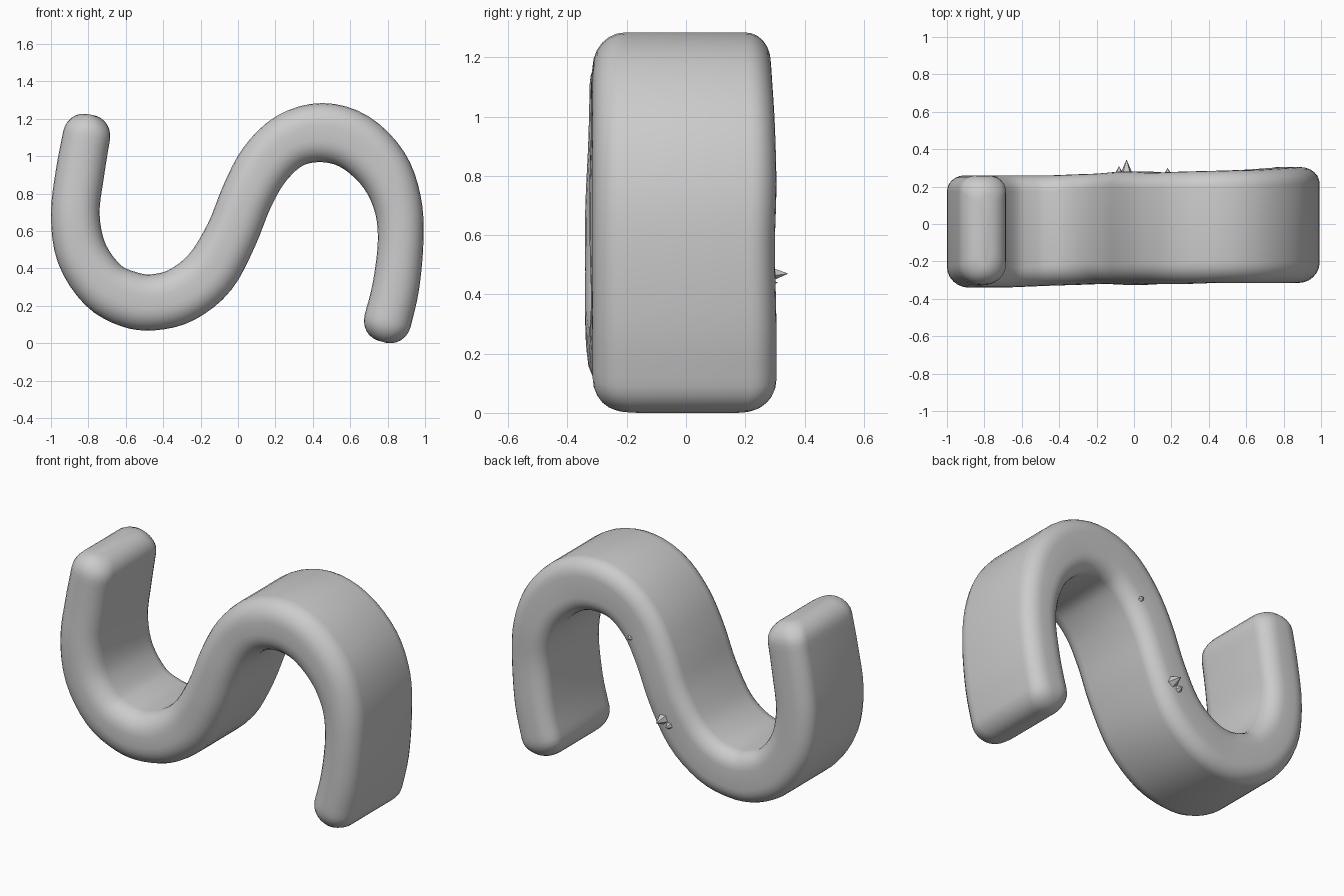
import bpy, bmesh, math
from mathutils import Vector

if "Cube" in bpy.data.objects:
    bpy.data.objects.remove(bpy.data.objects["Cube"])

# Centre line of the ribbon: x, z, half thickness, front y, back y
PATH = [
    (-0.81, 1.10, 0.127, -0.325, 0.26), (-0.845, 0.90, 0.130, -0.33, 0.26),
    (-0.87, 0.68, 0.130, -0.34, 0.26), (-0.835, 0.47, 0.137, -0.34, 0.26),
    (-0.72, 0.30, 0.143, -0.34, 0.26), (-0.58, 0.225, 0.150, -0.335, 0.26),
    (-0.45, 0.21, 0.150, -0.33, 0.26), (-0.30, 0.25, 0.150, -0.325, 0.265),
    (-0.15, 0.37, 0.148, -0.32, 0.27), (-0.035, 0.57, 0.140, -0.325, 0.28),
    (0.05, 0.78, 0.140, -0.325, 0.28), (0.145, 0.95, 0.145, -0.32, 0.275),
    (0.28, 1.075, 0.150, -0.32, 0.28), (0.45, 1.117, 0.158, -0.315, 0.285),
    (0.62, 1.07, 0.155, -0.315, 0.29), (0.77, 0.93, 0.145, -0.315, 0.30),
    (0.85, 0.75, 0.130, -0.315, 0.305), (0.87, 0.55, 0.122, -0.315, 0.30),
    (0.845, 0.30, 0.125, -0.315, 0.305), (0.80, 0.11, 0.127, -0.315, 0.305),
]


def catmull(p0, p1, p2, p3, t):
    return [0.5 * (2 * b + (c - a) * t + (2 * a - 5 * b + 4 * c - d) * t * t
                   + (3 * b - a - 3 * c + d) * t ** 3)
            for a, b, c, d in zip(p0, p1, p2, p3)]


def section(h, yf, yb, inset):
    """Rounded rectangle as (across, y) pairs, softer at the front."""
    h, yf, yb = h - inset, yf + inset, yb - inset
    pts = []
    for sx, front, start in ((1, False, 0), (-1, False, 90), (-1, True, 180), (1, True, 270)):
        rx = min(0.118 if front else 0.095, h * 0.92)
        ry = max(0.02, (0.11 if front else 0.085) - inset * 0.2)
        cx = sx * (h - rx)
        cy = yf + ry if front else yb - ry
        for k in range(7):
            a = math.radians(start + 15 * k)
            pts.append((cx + rx * math.cos(a), cy + ry * math.sin(a)))
    return pts


# Smooth samples along the path
samples = []
for i in range(len(PATH) - 1):
    quad = [PATH[max(0, min(len(PATH) - 1, i + k))] for k in (-1, 0, 1, 2)]
    samples += [catmull(*quad, t / 4) for t in range(4)]
samples.append(list(PATH[-1]))

# Frames: position, tangent, section inset
frames = []
for i, s in enumerate(samples):
    a, b = samples[max(i - 1, 0)], samples[min(i + 1, len(samples) - 1)]
    tan = Vector((b[0] - a[0], 0, b[1] - a[1])).normalized()
    frames.append((Vector((s[0], 0, s[1])), tan, s[2:], 0.0))

# Rounded ends
def cap(frame, sign):
    pos, tan, dims, _ = frame
    out = []
    for k in range(1, 7):
        a = math.radians(14.5 * k)
        out.append((pos + tan * sign * 0.115 * math.sin(a), tan, dims,
                    0.108 * (1 - math.cos(a))))
    return out

frames = cap(frames[0], -1)[::-1] + frames + cap(frames[-1], 1)

bm = bmesh.new()
rings = []
for pos, tan, (h, yf, yb), inset in frames:
    side = Vector((tan.z, 0, -tan.x))
    rings.append([bm.verts.new(pos + side * u + Vector((0, y, 0)))
                  for u, y in section(h, yf, yb, inset)])
n = len(rings[0])
for r0, r1 in zip(rings, rings[1:]):
    for j in range(n):
        bm.faces.new((r0[j], r0[(j + 1) % n], r1[(j + 1) % n], r1[j]))
bm.faces.new(rings[0])
bm.faces.new(rings[-1])
bmesh.ops.recalc_face_normals(bm, faces=bm.faces)
for f in bm.faces:
    f.smooth = True
low = min(v.co.z for v in bm.verts)
bmesh.ops.translate(bm, verts=bm.verts, vec=(0, 0, -low))
mesh = bpy.data.meshes.new("wave_ribbon")
bm.to_mesh(mesh)
bm.free()
bpy.context.collection.objects.link(bpy.data.objects.new("wave_ribbon", mesh))

# Small rough burrs on the back edge of the middle slope
def burr(x, y, z, radius, length):
    bpy.ops.mesh.primitive_cone_add(vertices=5, radius1=radius, depth=length,
                                    location=(x, y - length / 2, z),
                                    rotation=(-math.pi / 2, 0, 0))
    bpy.context.object.name = "back_burr"

burr(-0.04, 0.345, 0.47, 0.045, 0.10)
burr(-0.08, 0.31, 0.44, 0.04, 0.07)
burr(0.18, 0.30, 0.90, 0.03, 0.05)
